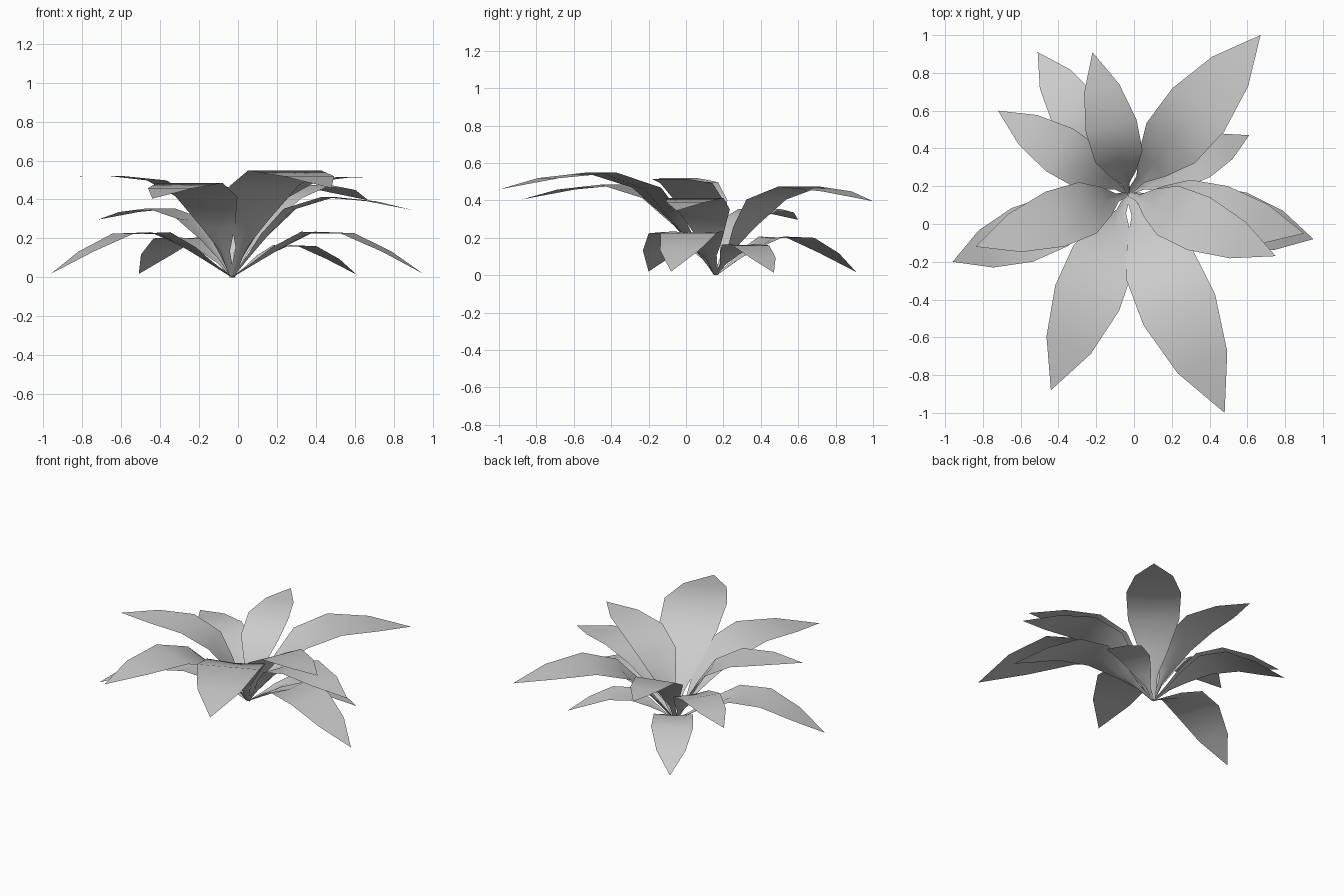
import bpy
import bmesh
import math
from mathutils import Matrix, Vector

cube = bpy.data.objects.get("Cube")
if cube:
    bpy.data.objects.remove(cube, do_unlink=True)

# Single leaf colour
leaf_grey = bpy.data.materials.new("leaf_grey")
leaf_grey.use_nodes = True
leaf_grey.diffuse_color = (0.6, 0.6, 0.6, 1)
leaf_grey.node_tree.nodes["Principled BSDF"].inputs["Base Color"].default_value = (0.6, 0.6, 0.6, 1)

ROOT = Vector((-0.03, 0.16, 0.0))

# Arching leaf rows: distance out, height, half width, channel depth
ROWS = [
    (0.00, 0.000, 0.012, 0.006),
    (0.09, 0.120, 0.024, 0.012),
    (0.18, 0.235, 0.085, 0.020),
    (0.32, 0.370, 0.152, 0.012),
    (0.53, 0.433, 0.163, 0.0),
    (0.77, 0.410, 0.113, 0.0),
]
TIP = Vector((1.0, 0.0, 0.362))

# Tilt of each ring of leaves, and where the leaf tips land on the plan
RINGS = {
    "lower_leaf": (-18.8, [(0.95, -0.08), (0.61, 0.47), (-0.51, 0.91), (-0.96, -0.20)]),
    "middle_leaf": (0.0, [(0.48, -1.0), (-0.44, -0.88), (0.67, 1.0), (0.90, -0.05), (-0.72, 0.60)]),
    "upper_leaf": (11.3, [(0.75, -0.17), (-0.84, -0.12), (-0.22, 0.91)]),
}


def make_leaf(name, tilt, tip_xy):
    """Loft the rows into a blade, then tilt, scale and turn it to its tip."""
    bm = bmesh.new()
    rows = []
    for r, z, w, d in ROWS:
        rows.append([bm.verts.new(p) for p in ((r, -w, z), (r + d * 0.7, 0, z - d * 0.7), (r, w, z))])
    for a, b in zip(rows, rows[1:]):
        for i in range(2):
            bm.faces.new((a[i], b[i], b[i + 1], a[i + 1]))
    tip = bm.verts.new(TIP)
    last = rows[-1]
    for i in range(2):
        bm.faces.new((last[i], tip, last[i + 1]))

    pitch = Matrix.Rotation(-math.radians(tilt), 4, 'Y')
    dx, dy = tip_xy[0] - ROOT.x, tip_xy[1] - ROOT.y
    size = math.hypot(dx, dy) / (pitch @ TIP).x
    turn = Matrix.Rotation(math.atan2(dy, dx), 4, 'Z')
    bm.transform(Matrix.Translation(ROOT) @ turn @ Matrix.Scale(size, 4) @ pitch)
    for v in bm.verts:
        v.co.z = max(v.co.z, 0.0)
    for f in bm.faces:
        f.smooth = True

    mesh = bpy.data.meshes.new(name)
    bm.to_mesh(mesh)
    bm.free()
    mesh.materials.append(leaf_grey)
    obj = bpy.data.objects.new(name, mesh)
    bpy.context.collection.objects.link(obj)


for ring, (tilt, tips) in RINGS.items():
    for n, tip_xy in enumerate(tips, 1):
        make_leaf(f"{ring}_{n}", tilt, tip_xy)
